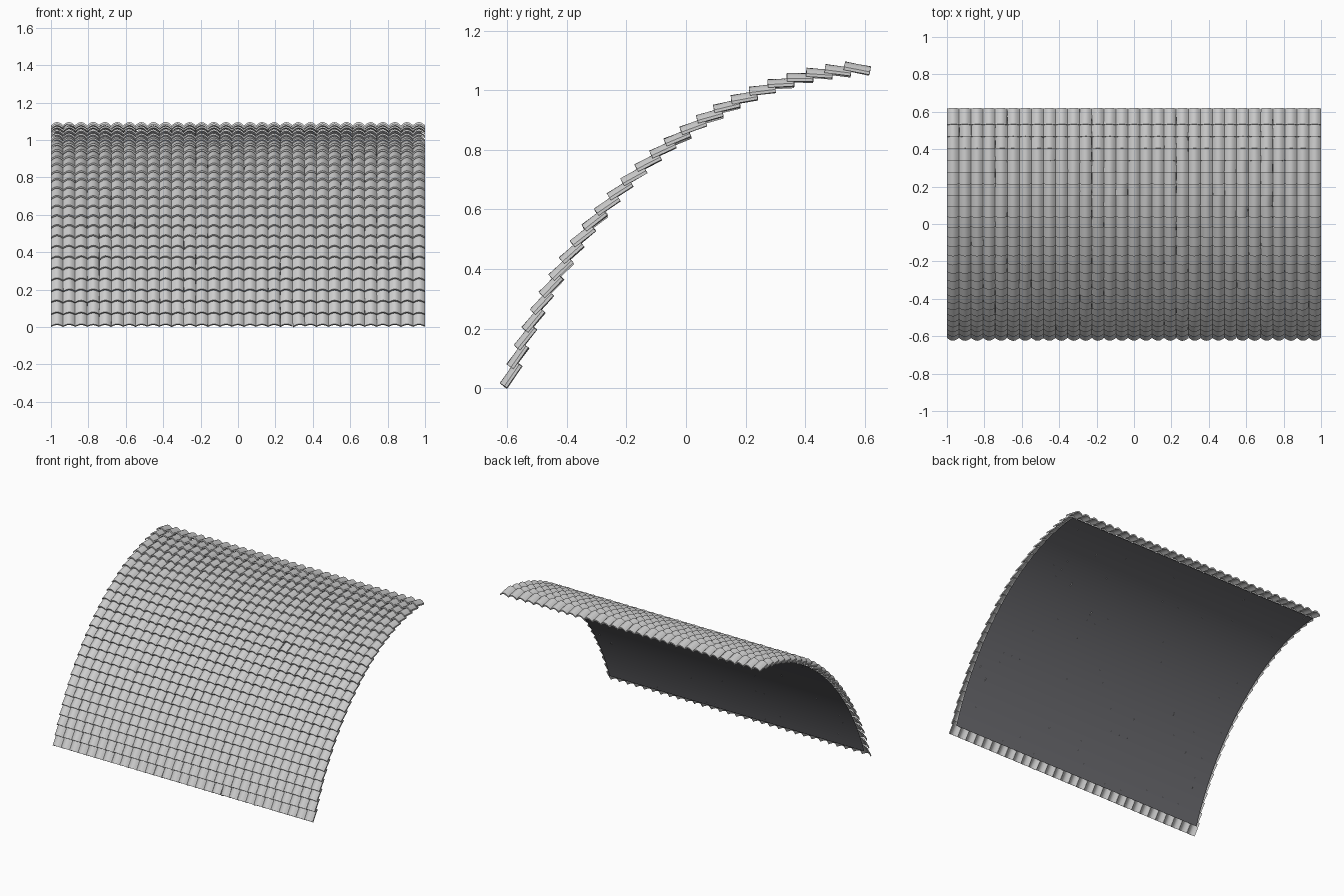
import bpy, bmesh, math, random
from mathutils import Vector, Matrix
from mathutils.geometry import interpolate_bezier

random.seed(4)
cube = bpy.data.objects.get("Cube")
if cube:
    bpy.data.objects.remove(cube, do_unlink=True)

COLS, ROWS = 31, 26
WIDTH = 2.0 / COLS
LENGTH, ARCH, THICK = 0.088, 0.018, 0.010
TILT = math.radians(15)


def material(name, rgb):
    m = bpy.data.materials.new(name)
    m.use_nodes = True
    m.diffuse_color = (*rgb, 1)
    m.node_tree.nodes["Principled BSDF"].inputs["Base Color"].default_value = (*rgb, 1)
    return m


def make_object(name, bm, mat):
    mesh = bpy.data.meshes.new(name)
    bmesh.ops.recalc_face_normals(bm, faces=bm.faces)
    bm.to_mesh(mesh)
    bm.free()
    mesh.materials.append(mat)
    obj = bpy.data.objects.new(name, mesh)
    bpy.context.collection.objects.link(obj)
    bpy.ops.object.select_all(action='DESELECT')
    obj.select_set(True)
    bpy.context.view_layer.objects.active = obj
    bpy.ops.object.shade_smooth_by_angle(angle=math.radians(35))
    return obj


# Roof curve, resampled at equal arc lengths as (point, slope angle)
curve = interpolate_bezier(Vector((0, -0.588, 0.045)), Vector((0, -0.42, 0.535)),
                           Vector((0, 0.0, 1.036)), Vector((0, 0.575, 1.074)), 400)
dist = [0.0]
for a, b in zip(curve, curve[1:]):
    dist.append(dist[-1] + (b - a).length)


def sample(f):
    i = next((k for k, d in enumerate(dist) if d >= f * dist[-1]), len(dist) - 1)
    i = min(max(i, 1), len(dist) - 2)
    d = curve[i + 1] - curve[i - 1]
    end = i if 0 < f < 1 else (0 if f <= 0 else -1)
    return curve[end], math.atan2(d.z, d.y)


# One arched tile: closed strip section swept along its length
def add_tile(bm, matrix, segs=6):
    section = []
    for side in (1, -1):
        for k in range(segs + 1):
            u = (2 * k / segs - 1) * side
            z = ARCH * (math.cos(u * math.pi / 2) - 0.5) + side * THICK / 2
            section.append((u * WIDTH / 2, z))
    ends = [[bm.verts.new(matrix @ Vector((x, y, z))) for x, z in section]
            for y in (-LENGTH / 2, LENGTH / 2)]
    n = len(section)
    for k in range(n):
        j = (k + 1) % n
        bm.faces.new((ends[0][k], ends[0][j], ends[1][j], ends[1][k]))
    for ring in ends:
        for k in range(segs):
            bm.faces.new((ring[k], ring[k + 1], ring[n - 2 - k], ring[n - 1 - k]))


# Tile courses, each tile slightly out of true and a few visibly loose
bm = bmesh.new()
for r in range(ROWS):
    point, slope = sample(r / (ROWS - 1))
    tilt = slope - TILT
    for c in range(COLS):
        loose = 4 if random.random() < 0.08 and 0 < c < COLS - 1 else 1
        roll = random.gauss(0, 0.025) * loose
        yaw = random.gauss(0, 0.008) * loose
        pitch = random.gauss(0, 0.01)
        pos = Vector(((c + 0.5) * WIDTH - 1, point.y, point.z))
        add_tile(bm, Matrix.Translation(pos) @ Matrix.Rotation(tilt + pitch, 4, 'X')
                 @ Matrix.Rotation(roll, 4, 'Y') @ Matrix.Rotation(yaw, 4, 'Z'))
make_object("roof_tiles", bm, material("light grey tile", (0.62, 0.62, 0.62)))

# Dark backing sheet following the inside of the curve
bm = bmesh.new()
previous = None
STEPS = 48
for k in range(STEPS + 1):
    point, slope = sample(0.005 + 0.99 * k / STEPS)
    p = point - Vector((0, -math.sin(slope), math.cos(slope))) * 0.025
    pair = [bm.verts.new((x, p.y, p.z)) for x in (-0.98, 0.98)]
    if previous:
        bm.faces.new((previous[0], previous[1], pair[1], pair[0]))
    previous = pair
make_object("backing_sheet", bm, material("dark slate backing", (0.16, 0.16, 0.175)))
